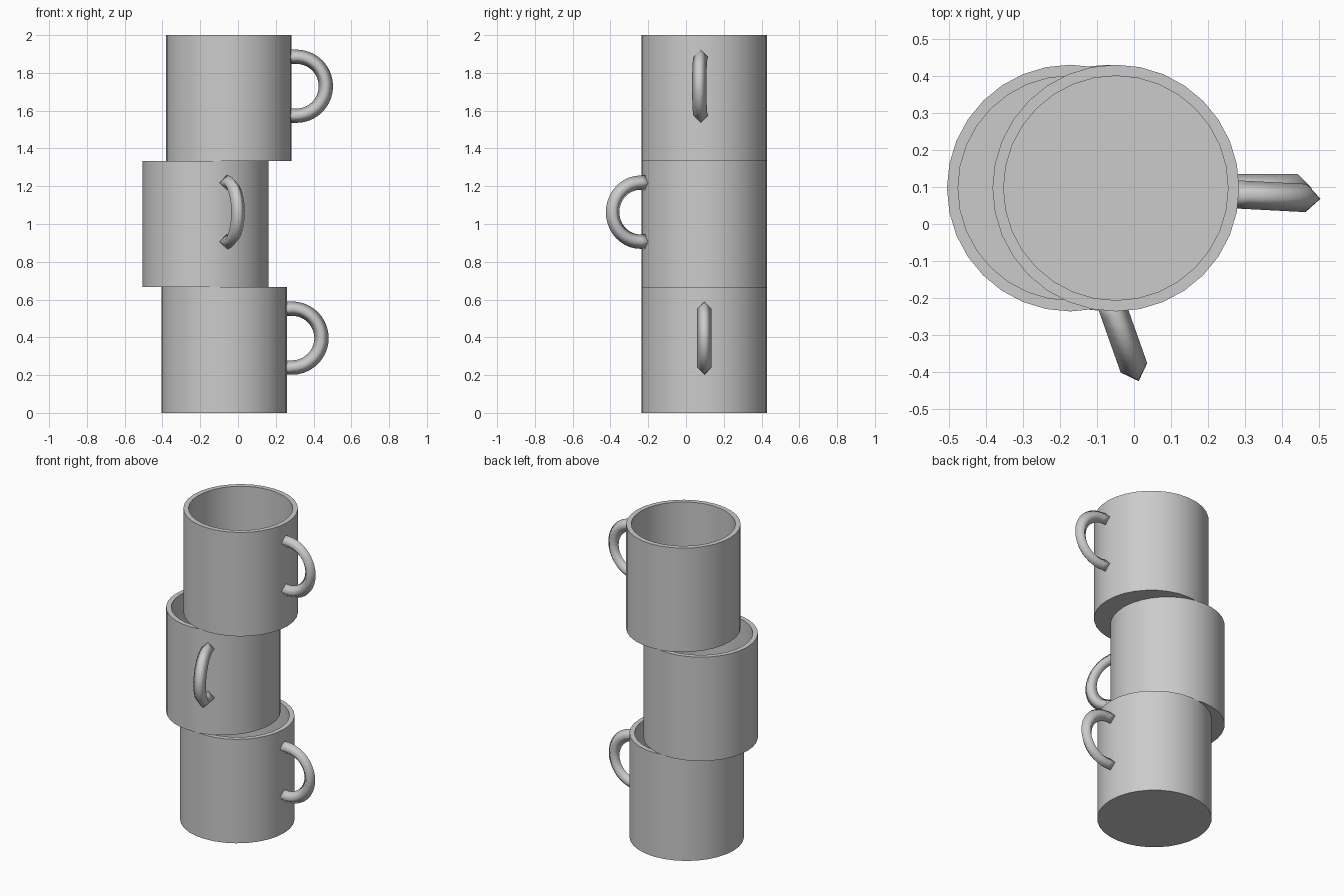
import bpy, bmesh
from math import pi, sin, cos, radians

if "Cube" in bpy.data.objects:
    bpy.data.objects.remove(bpy.data.objects["Cube"])

R, WALL, H = 0.333, 0.03, 2 / 3     # mug outer radius, wall thickness, height
SIDES = 32
ARC_X, ARC_Z, ARC_R, TUBE = 0.359, 0.396, 0.156, 0.038   # handle loop


def finish(bm, name, loc, turn, angle):
    bmesh.ops.recalc_face_normals(bm, faces=bm.faces)
    me = bpy.data.meshes.new(name)
    bm.to_mesh(me)
    bm.free()
    ob = bpy.data.objects.new(name, me)
    bpy.context.collection.objects.link(ob)
    ob.location = loc
    ob.rotation_euler.z = radians(turn)
    bpy.ops.object.select_all(action='DESELECT')
    ob.select_set(True)
    bpy.context.view_layer.objects.active = ob
    bpy.ops.object.shade_smooth_by_angle(angle=radians(angle))
    return ob


def bridge(bm, a, b):
    n = len(a)
    for i in range(n):
        bm.faces.new((a[i], a[(i + 1) % n], b[(i + 1) % n], b[i]))


def skin(rings):
    # closed skin through a list of rings, capped at both ends
    bm = bmesh.new()
    loops = [[bm.verts.new(p) for p in ring] for ring in rings]
    for a, b in zip(loops, loops[1:]):
        bridge(bm, a, b)
    bm.faces.new(loops[0])
    bm.faces.new(loops[-1])
    return bm


def cup_body(name, loc):
    # lathe profile: outside wall, rim, inside wall, floor
    profile = [(R, 0), (R, H), (R - WALL, H), (R - WALL, WALL)]
    angles = [2 * pi * i / SIDES for i in range(SIDES)]
    rings = [[(r * cos(a), r * sin(a), z) for a in angles] for r, z in profile]
    finish(skin(rings), name, loc, 0, 40)


def cup_handle(name, loc, turn):
    # half loop with short straight ends sunk into the wall
    steps = 20
    path = [(R - 0.015, ARC_R, pi / 2)]
    for i in range(steps + 1):
        a = pi / 2 - pi * i / steps
        path.append((ARC_X + ARC_R * cos(a), ARC_R * sin(a), a))
    path.append((R - 0.015, -ARC_R, -pi / 2))
    # four-sided diamond cross-section
    rings = []
    for x, z, a in path:
        rings.append([(x + u * cos(a), v, ARC_Z + z + u * sin(a))
                      for u, v in ((TUBE, 0), (0, TUBE), (-TUBE, 0), (0, -TUBE))])
    finish(skin(rings), name, loc, turn, 100)


# stack of three mugs: label, x offset, handle turn in degrees
for i, (label, x, turn) in enumerate([("bottom", -0.073, 0),
                                      ("middle", -0.172, -70.5),
                                      ("top", -0.049, -3)]):
    loc = (x, 0.097, i * H)
    cup_body(label + "_mug_body", loc)
    cup_handle(label + "_mug_handle", loc, turn)
